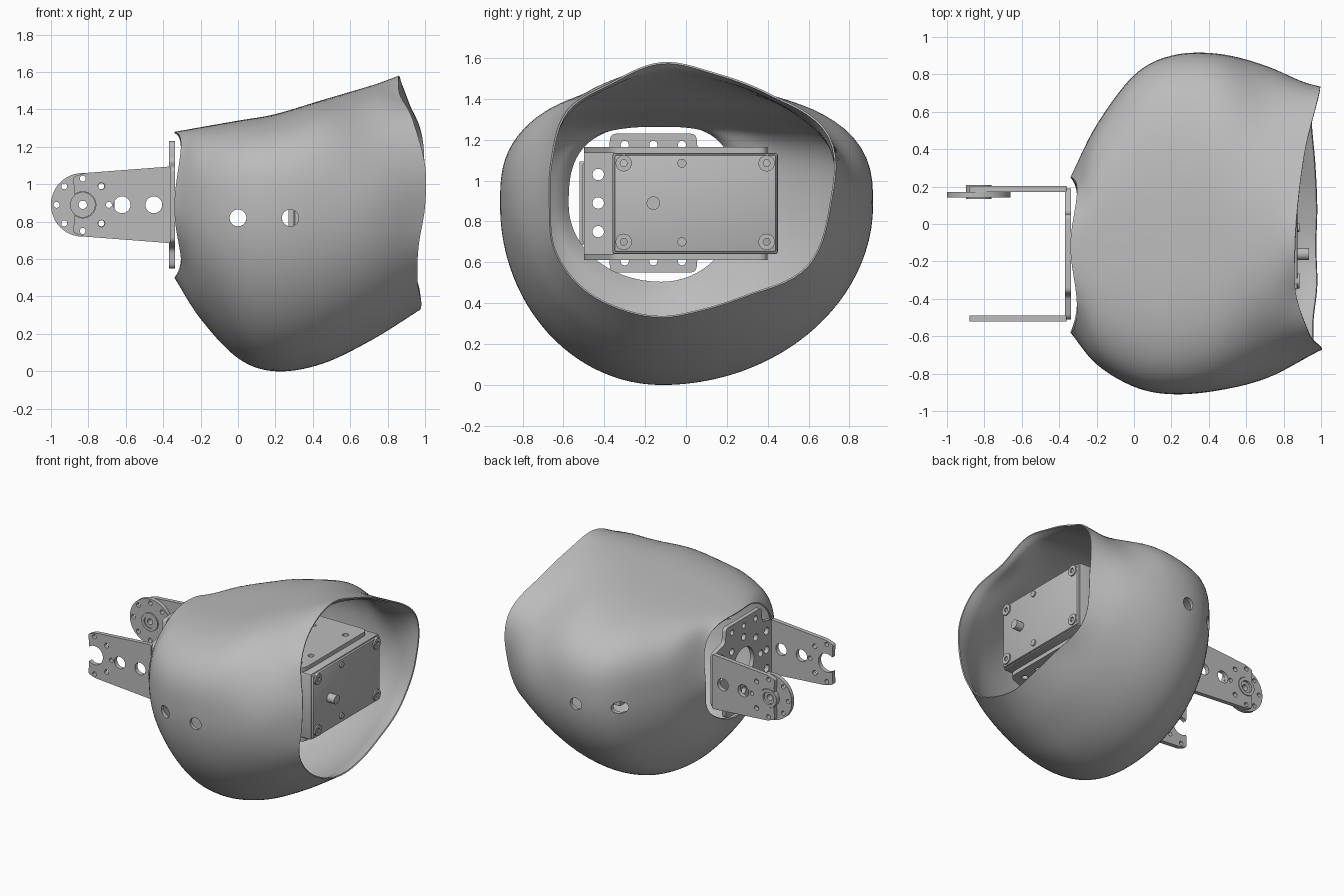
import bpy, bmesh
from math import pi, sin, cos, radians, floor
from mathutils import Vector

cube = bpy.data.objects.get("Cube")
if cube:
    bpy.data.objects.remove(cube, do_unlink=True)

grey = bpy.data.materials.new("plain_grey")
grey.use_nodes = True
grey.diffuse_color = (0.5, 0.5, 0.5, 1)
grey.node_tree.nodes["Principled BSDF"].inputs["Base Color"].default_value = (0.5, 0.5, 0.5, 1)

CY, CZ = -0.12, 0.88        # axis of the shell
PY, PZ = -0.16, 0.89        # axis of the brackets
FACE_Y = (pi / 2, 0, 0)     # flat shape drawn in x, z
FACE_X = (pi / 2, 0, pi / 2)  # flat shape drawn in y, z


def select(ob):
    bpy.ops.object.select_all(action='DESELECT')
    ob.select_set(True)
    bpy.context.view_layer.objects.active = ob


def finish(ob, angle=35):
    ob.data.materials.clear()
    ob.data.materials.append(grey)
    select(ob)
    bpy.ops.object.shade_smooth_by_angle(angle=radians(angle))
    return ob


def circle(x, y, r, n=24):
    return [(x + r * cos(2 * pi * i / n), y + r * sin(2 * pi * i / n)) for i in range(n)]


def rounded(points, radius, steps=6):
    """Round every corner of an outline with a small curve."""
    pts = [Vector(p) for p in points]
    out = []
    for i, p in enumerate(pts):
        a = p + (pts[i - 1] - p).normalized() * radius
        b = p + (pts[(i + 1) % len(pts)] - p).normalized() * radius
        for k in range(steps + 1):
            t = k / steps
            out.append(a * (1 - t) ** 2 + p * 2 * t * (1 - t) + b * t * t)
    return out


def box_outline(x0, x1, y0, y1):
    return [(x0, y0), (x1, y0), (x1, y1), (x0, y1)]


def plate(name, outlines, thick, loc, rot=(0, 0, 0)):
    """Flat plate: first outline is the edge, the others are holes."""
    cu = bpy.data.curves.new(name, 'CURVE')
    cu.dimensions = '2D'
    cu.fill_mode = 'BOTH'
    cu.extrude = thick / 2
    for line in outlines:
        sp = cu.splines.new('POLY')
        sp.points.add(len(line) - 1)
        for q, p in zip(sp.points, line):
            q.co = (p[0], p[1], 0, 1)
        sp.use_cyclic_u = True
    ob = bpy.data.objects.new(name, cu)
    ob.location, ob.rotation_euler = loc, rot
    bpy.context.collection.objects.link(ob)
    select(ob)
    bpy.ops.object.convert(target='MESH')
    return finish(bpy.context.object)


def rod(name, loc, r, length, rot, n=24):
    bpy.ops.mesh.primitive_cylinder_add(vertices=n, radius=r, depth=length, location=loc, rotation=rot)
    ob = bpy.context.object
    ob.name = name
    return finish(ob)


def spline(a, b, c, d, t):
    return 0.5 * (2 * b + (c - a) * t + (2 * a - 5 * b + 4 * c - d) * t * t
                  + (3 * b - a - 3 * c + d) * t ** 3)


def around(values, t):
    """Smooth value from a closed ring of samples."""
    u = t / (2 * pi) * len(values)
    i = floor(u)
    return spline(*(values[(i + k) % len(values)] for k in (-1, 0, 1, 2)), u - i)


# Shell: sections as x, reach to +y, up, -y, down, and squareness of the upper half
sections = [
    (-0.34, 0.37, 0.40, 0.46, 0.38, 2.8),
    (-0.20, 0.65, 0.425, 0.63, 0.60, 2.9),
    (0.0, 0.915, 0.46, 0.75, 0.81, 3),
    (0.2, 1.02, 0.495, 0.79, 0.88, 3),
    (0.45, 1.03, 0.57, 0.77, 0.84, 2.7),
    (0.72, 0.96, 0.65, 0.70, 0.71, 2),
]
# Wavy rim of the large opening: radius and x around the axis
rim_r = [.83, .89, .765, .70, .70, .65, .655, .585, .55, .57, .565, .55, .55, .555, .62, .78]
rim_x = [.99, .99, .92, .88, .86, .865, .935, 1, 1, .965, .96, .98, .975, .98, .97, .95]


def section_point(sec, t):
    x, right, up, left, down, n = sec
    c, s = cos(t), sin(t)
    n = n if s > 0 else 2
    r = (abs(c / (right if c > 0 else left)) ** n + abs(s / (up if s > 0 else down)) ** n) ** (-1 / n)
    return Vector((x, CY + r * c, CZ + r * s))


COLS, STEPS = 112, 7
bm = bmesh.new()
columns = []
for j in range(COLS):
    t = 2 * pi * j / COLS
    r = around(rim_r, t)
    pts = [section_point(s, t) for s in sections]
    pts[0].x += 0.035 * sin(2 * t) ** 2    # small opening dips at its corners
    pts.append(Vector((around(rim_x, t), CY + r * cos(t), CZ + r * sin(t))))
    pts = [2 * pts[0] - pts[1]] + pts + [2 * pts[-1] - pts[-2]]
    col = [spline(*pts[i:i + 4], k / STEPS) for i in range(len(pts) - 3) for k in range(STEPS)]
    columns.append([bm.verts.new(p) for p in col + [pts[-2]]])
for j in range(COLS):
    a, b = columns[j], columns[(j + 1) % COLS]
    for i in range(len(a) - 1):
        bm.faces.new((a[i], b[i], b[i + 1], a[i + 1]))
rows = len(columns[0])
me = bpy.data.meshes.new("shell")
bm.to_mesh(me)
bm.free()
shell = bpy.data.objects.new("shell", me)
bpy.context.collection.objects.link(shell)

# Wall that thins towards both rims, with two round holes through each side
thin = shell.vertex_groups.new(name="wall_thickness")
for i in range(rows):
    edge = min(i, rows - 1 - i)
    thin.add([j * rows + i for j in range(COLS)], min(1, 0.35 + 0.3 * edge), 'REPLACE')
solid = shell.modifiers.new("wall", 'SOLIDIFY')
solid.thickness, solid.offset = 0.025, -1
solid.vertex_group = thin.name
cutters = [rod("hole_cutter", (x, 0, 0.82), 0.045, 3, FACE_Y) for x in (0, 0.28)]
for cutter in cutters:
    cut = shell.modifiers.new("hole", 'BOOLEAN')
    cut.object, cut.operation, cut.solver = cutter, 'DIFFERENCE', 'EXACT'
select(shell)
for mod in list(shell.modifiers):
    bpy.ops.object.modifier_apply(modifier=mod.name)
for cutter in cutters:
    bpy.data.objects.remove(cutter, do_unlink=True)
finish(shell, 40)

# Outer bracket: two tapered arms with notched ends
HX = -0.83
notch = [(HX + 0.07 * cos(radians(a)), PZ + 0.07 * sin(radians(a))) for a in range(130, -131, -10)]
upper_end = rounded([(-0.36, 0.68), (-0.36, 1.095), (-0.82, 1.06), (-0.88, 1.04), (-0.88, 0.96)], 0.012)[7:28]
lower_end = [(x, 2 * PZ - z) for x, z in reversed(upper_end)]
arm = upper_end + notch + lower_end
arm_holes = [circle(x, PZ, 0.045) for x in (-0.62, -0.45)] + [circle(-0.69, PZ, 0.016)]
for side in (-1, 1):
    arm_holes += [circle(-0.73, PZ + side * 0.1, 0.018), circle(HX, PZ + side * 0.14, 0.016)]
for name, y in (("front_arm", -0.505), ("back_arm", 0.188)):
    plate(name, [arm] + arm_holes, 0.032, (0, y, 0), FACE_Y)

# Bracket base: cross-shaped plate with a centre hole and screw holes
half = [(0.35, -0.2), (0.35, 0.2), (0.22, 0.23), (0.21, 0.34)]
cross = half + [(-y, z) for y, z in reversed(half)]
cross = [(-0.35, -0.2), (-0.22, -0.23), (-0.21, -0.34), (0.21, -0.34), (0.22, -0.23)] + cross[:-1]
base_holes = [circle(0, 0, 0.12, 40)]
base_holes += [circle(0.2 * cos(k * pi / 4), 0.2 * sin(k * pi / 4), 0.025) for k in range(8)]
base_holes += [circle(y, z, 0.02) for y in (-0.14, 0, 0.14) for z in (-0.285, 0.285)]
base_holes += [circle(y, z, 0.028) for y in (-0.27, 0.27) for z in (-0.14, 0, 0.14)]
plate("bracket_base", [rounded(cross, 0.03)] + base_holes, 0.032, (-0.354, PY, PZ), FACE_X)

# Round horn on the back arm, with hub rings
horn_holes = [circle(0.14 * cos(k * pi / 4), 0.14 * sin(k * pi / 4), 0.016) for k in range(8)]
plate("horn_disc", [circle(0, 0, 0.17, 48), circle(0, 0, 0.03)] + horn_holes, 0.03,
      (HX, 0.156, PZ), FACE_Y)
plate("horn_hub", [circle(0, 0, 0.068, 32), circle(0, 0, 0.045)], 0.075, (HX, 0.17, PZ), FACE_Y)
plate("horn_inner_ring", [circle(0, 0, 0.048, 32), circle(0, 0, 0.022)], 0.05, (HX, 0.165, PZ), FACE_Y)


# Motor body with a cover
def box(name, lo, hi, bevel):
    lo, hi = Vector(lo), Vector(hi)
    bpy.ops.mesh.primitive_cube_add(size=1, location=(lo + hi) / 2)
    ob = bpy.context.object
    ob.name = name
    ob.scale = hi - lo
    bpy.ops.object.transform_apply(location=False, rotation=False, scale=True)
    mod = ob.modifiers.new("bevel", 'BEVEL')
    mod.width, mod.segments = bevel, 2
    bpy.ops.object.modifier_apply(modifier=mod.name)
    return finish(ob)


box("motor_body", (0.3, -0.36, 0.64), (0.86, 0.45, 1.135), 0.012)
box("motor_cover", (0.84, -0.35, 0.65), (0.875, 0.44, 1.125), 0.008)
rod("motor_shaft", (0.9, PY, PZ), 0.033, 0.07, FACE_X)
for z in (0.70, 1.085):
    for y in (-0.305, 0.395):
        plate("corner_screw", [circle(0, 0, 0.04), circle(0, 0, 0.018, 6)], 0.03, (0.87, y, z), FACE_X)
    rod("middle_screw", (0.87, -0.02, z), 0.022, 0.03, FACE_X)

# Motor mount: back plate with holes, and flanges above and below
mount_holes = [circle(-0.43, PZ + k * 0.14, 0.028) for k in (-1, 0, 1)]
plate("mount_back", [box_outline(-0.5, 0.4, 0.61, 1.165)] + mount_holes, 0.03, (0.285, 0, 0), FACE_X)
flange_holes = [circle(x, y, 0.022) for x in (0.45, 0.72) for y in (-0.3, PY, 0.25)]
flange = rounded([(0.28, -0.5), (0.45, -0.5), (0.8, -0.36), (0.8, 0.4), (0.28, 0.4)], 0.05)
for name, z in (("mount_flange_lower", 0.625), ("mount_flange_upper", 1.15)):
    plate(name, [flange] + flange_holes, 0.03, (0, 0, z))
